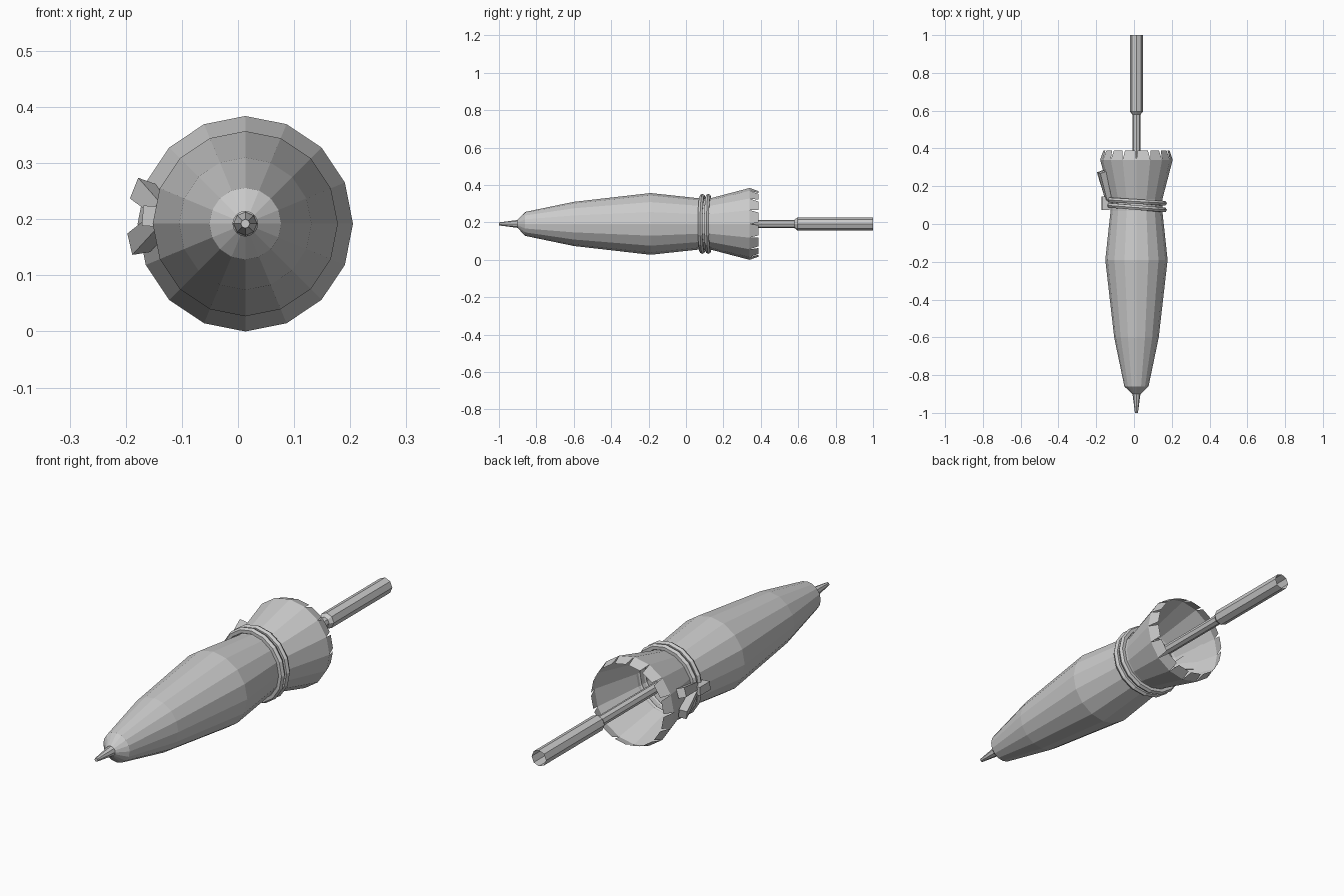
import bpy, bmesh
from math import sin, cos, pi
from mathutils import Vector

if "Cube" in bpy.data.objects:
    bpy.data.objects.remove(bpy.data.objects["Cube"])

AXIS_X, AXIS_Z = 0.013, 0.192

grey = bpy.data.materials.new("plain grey")
grey.use_nodes = True
colour = (0.6, 0.6, 0.6, 1)
grey.diffuse_color = colour
grey.node_tree.nodes["Principled BSDF"].inputs["Base Color"].default_value = colour


def make(name, bm):
    bmesh.ops.recalc_face_normals(bm, faces=bm.faces[:])
    mesh = bpy.data.meshes.new(name)
    bm.to_mesh(mesh)
    bm.free()
    mesh.materials.append(grey)
    obj = bpy.data.objects.new(name, mesh)
    bpy.context.collection.objects.link(obj)
    return obj


def around(y, r, a):
    return Vector((AXIS_X + r * cos(a), y, AXIS_Z + r * sin(a)))


def loft(bm, loops, closed=False):
    """Skin a run of equal loops of points with quads."""
    rows = [[bm.verts.new(p) for p in loop] for loop in loops]
    pairs = list(zip(rows, rows[1:]))
    if closed:
        pairs.append((rows[-1], rows[0]))
    for a, b in pairs:
        for i in range(len(a)):
            j = (i + 1) % len(a)
            bm.faces.new((a[i], a[j], b[j], b[i]))
    return rows


def lathe(bm, profile, sides):
    return loft(bm, [[around(y, r, 2 * pi * i / sides) for i in range(sides)]
                     for y, r in profile])


# Hollow paper body with a flared, open back
SIDES = 16
bm = bmesh.new()
body_profile = [(-0.9, 0.022), (-0.86, 0.064), (-0.6, 0.118), (-0.19, 0.165),
                (0.07, 0.137), (0.13, 0.137), (0.34, 0.192)]
rim = lathe(bm, body_profile, SIDES)[-1]

# Rim tabs, each folded slightly inward and narrowed at its end
for i in range(SIDES):
    step = 2 * pi / SIDES
    ends = [bm.verts.new(around(0.388, 0.177, 0).lerp(around(0.388, 0.177, 0), 0))
            for _ in range(2)]
    left, right = around(0.388, 0.177, i * step), around(0.388, 0.177, (i + 1) * step)
    ends[0].co = left.lerp(right, 0.1)
    ends[1].co = left.lerp(right, 0.9)
    bm.faces.new((rim[i], rim[(i + 1) % SIDES], ends[1], ends[0]))
make("body", bm)

# Rod: pointed tip, thin shaft and wider open tube
bm = bmesh.new()
rows = lathe(bm, [(-1, 0.008), (-0.9, 0.021), (0.58, 0.022), (0.595, 0.035), (1, 0.035)], 8)
bm.faces.new(rows[0])
make("rod", bm)

# Two tilted turns of cord around the neck
for n, (centre, tilt) in enumerate([(0.119, 0.009), (0.087, 0.012)]):
    bm = bmesh.new()
    loops = []
    for i in range(SIDES):
        a = 2 * pi * i / SIDES
        y = centre - tilt * cos(a)
        loops.append([around(y + 0.014 * sin(t), 0.147 + 0.014 * cos(t), a)
                      for t in (k * pi / 3 for k in range(6))])
    loft(bm, loops, closed=True)
    make(f"cord_turn_{n + 1}", bm)


# Loose cord ends and the small knot on the right side
def strip(name, start, end, w0, w1, thick):
    start, end = Vector(start), Vector(end)
    along = (end - start).normalized()
    out = Vector((start.x - AXIS_X, 0, end.z - AXIS_Z)).normalized()
    out = (out - along * out.dot(along)).normalized()
    side = along.cross(out)
    bm = bmesh.new()
    rows = loft(bm, [[p + side * w * s + out * thick * o
                      for s, o in ((-1, -1), (1, -1), (1, 1), (-1, 1))]
                     for p, w in ((start, w0), (end, w1))])
    for row in rows:
        bm.faces.new(row)
    make(name, bm)


strip("upper_cord_end", (-0.132, 0.13, 0.215), (-0.17, 0.275, 0.25), 0.014, 0.02, 0.017)
strip("lower_cord_end", (-0.132, 0.13, 0.2), (-0.177, 0.275, 0.158), 0.014, 0.02, 0.017)
strip("knot", (-0.15, 0.075, 0.205), (-0.15, 0.145, 0.205), 0.018, 0.018, 0.02)
